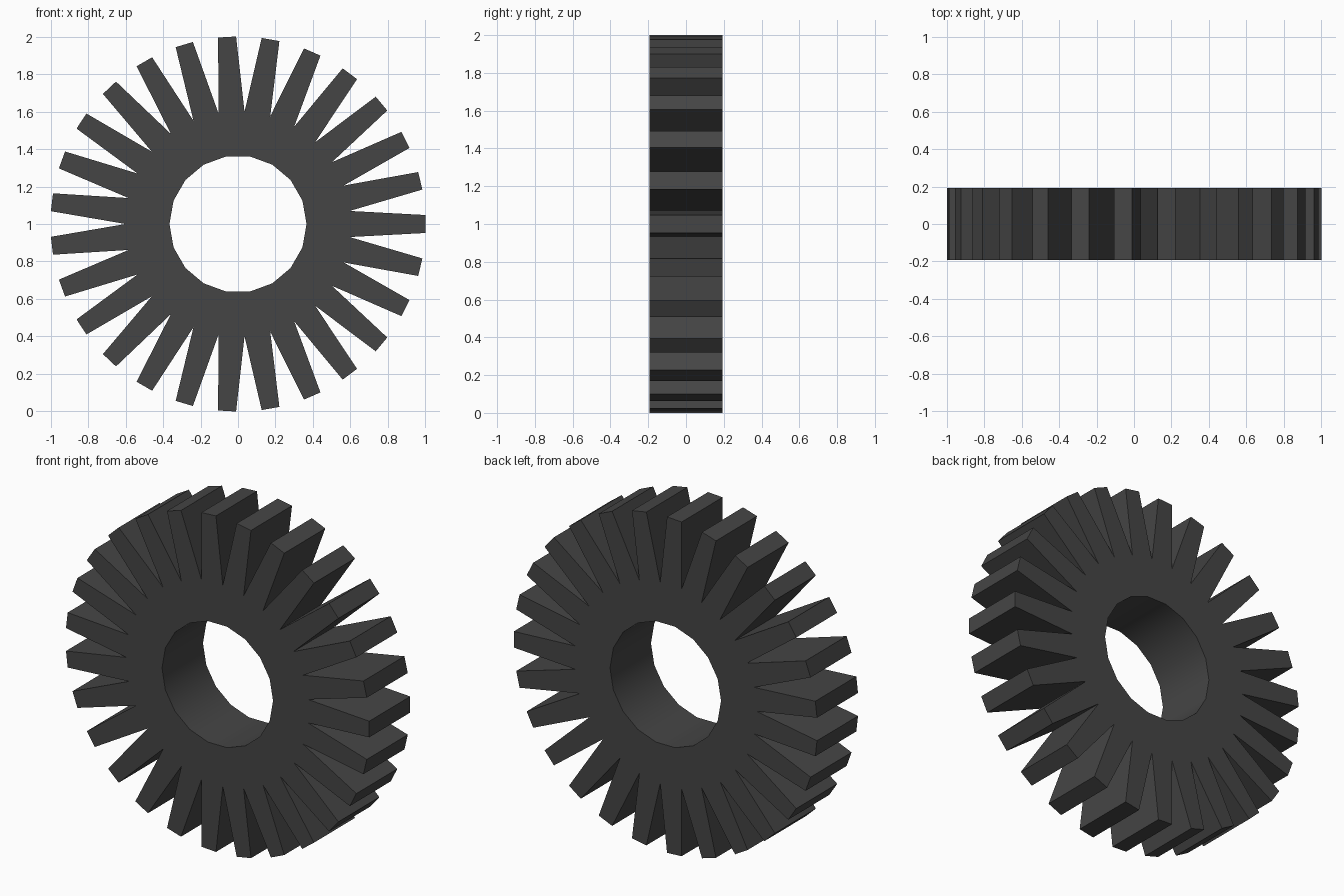
import bpy, bmesh, math
from mathutils import Vector

if "Cube" in bpy.data.objects:
    bpy.data.objects.remove(bpy.data.objects["Cube"])

TEETH, HOLE_SIDES = 27, 18
TIP_R, TIP_HALF, ROOT_R, HOLE_R = 1.0, 0.048, 0.60, 0.366
DEPTH = 0.386


def polar(r, a):
    return r * math.cos(a), r * math.sin(a)


def add_loop(bm, points):
    """Closed loop of edges on the front plane, centred at z = 1."""
    verts = [bm.verts.new((x, -DEPTH / 2, z + 1)) for x, z in points]
    return [bm.edges.new((verts[i - 1], verts[i])) for i in range(len(verts))]


# gear outline: sharp root, then the two corners of each tapering tooth tip
step = math.tau / TEETH
tip_r = math.hypot(TIP_R, TIP_HALF)
tip_a = math.atan2(TIP_HALF, TIP_R)
outline = []
for i in range(TEETH):
    a = i * step
    outline += [polar(ROOT_R, a - step / 2), polar(tip_r, a - tip_a), polar(tip_r, a + tip_a)]

# round bore
bore = [polar(HOLE_R, math.tau * i / HOLE_SIDES) for i in range(HOLE_SIDES)]

# fill the front face between outline and bore, then extrude to the back
bm = bmesh.new()
edges = add_loop(bm, outline) + add_loop(bm, bore)
bmesh.ops.triangle_fill(bm, edges=edges, use_beauty=True, normal=Vector((0, -1, 0)))
res = bmesh.ops.extrude_face_region(bm, geom=bm.faces[:], use_keep_orig=True)
moved = [v for v in res["geom"] if isinstance(v, bmesh.types.BMVert)]
bmesh.ops.translate(bm, verts=moved, vec=(0, DEPTH, 0))
bmesh.ops.recalc_face_normals(bm, faces=bm.faces[:])

mesh = bpy.data.meshes.new("gear_wheel")
bm.to_mesh(mesh)
bm.free()
gear = bpy.data.objects.new("gear_wheel", mesh)
bpy.context.collection.objects.link(gear)

# dark metal
mat = bpy.data.materials.new("dark_metal")
mat.diffuse_color = (0.06, 0.06, 0.06, 1)
mat.use_nodes = True
mat.node_tree.nodes["Principled BSDF"].inputs["Base Color"].default_value = mat.diffuse_color
mesh.materials.append(mat)

# smooth bore, crisp teeth
bpy.context.view_layer.objects.active = gear
gear.select_set(True)
bpy.ops.object.shade_smooth_by_angle(angle=math.radians(30))
